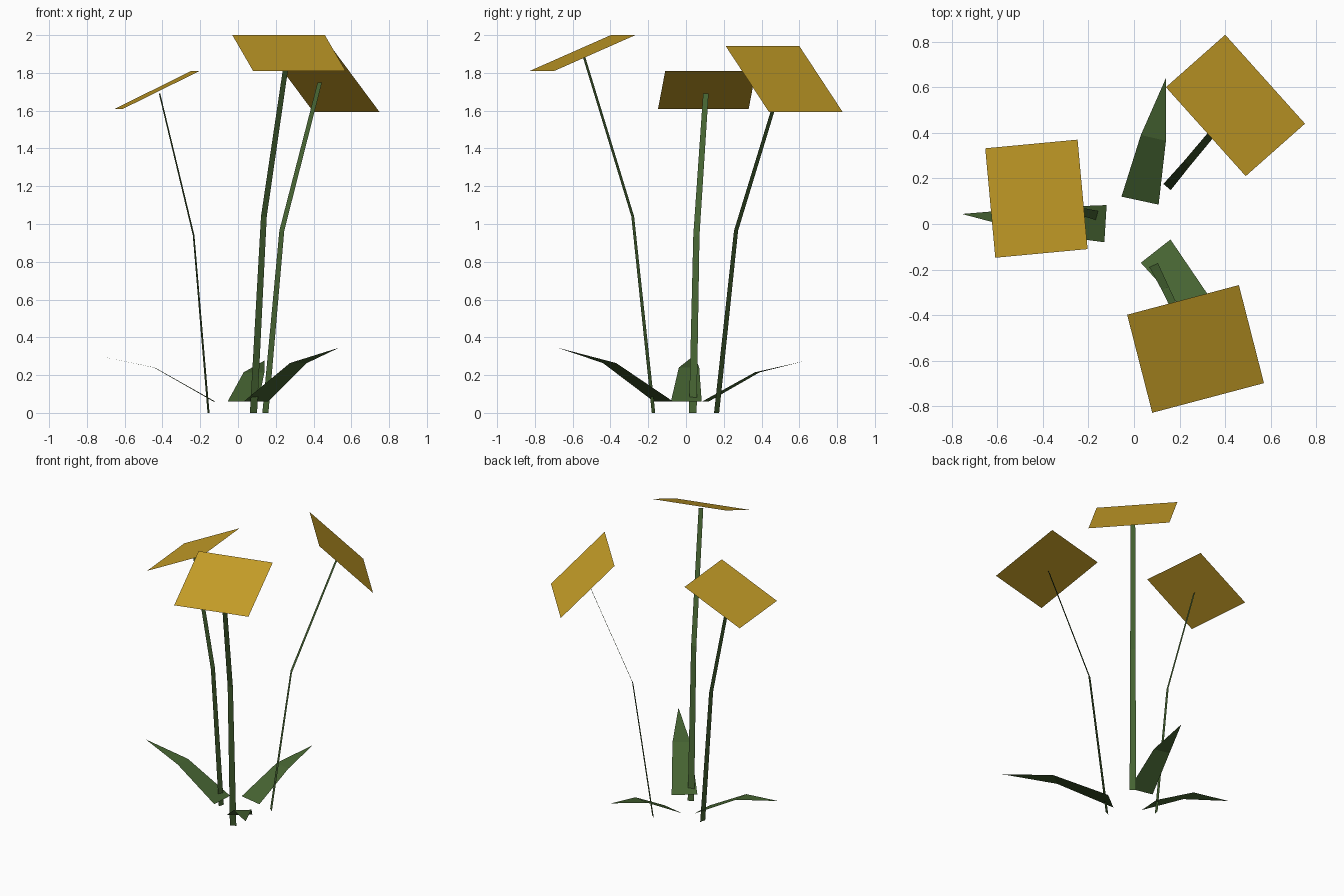
import bpy
from mathutils import Vector

if "Cube" in bpy.data.objects:
    bpy.data.objects.remove(bpy.data.objects["Cube"])


def material(name, rgb):
    m = bpy.data.materials.new(name)
    m.diffuse_color = (*rgb, 1.0)
    m.use_nodes = True
    m.node_tree.nodes["Principled BSDF"].inputs["Base Color"].default_value = m.diffuse_color
    return m


GREEN = material("leaf green", (0.061, 0.127, 0.032))
YELLOW = material("petal yellow", (0.565, 0.342, 0.021))


def sheet(name, verts, faces, mat):
    """Thin single-surface part."""
    mesh = bpy.data.meshes.new(name)
    mesh.from_pydata([tuple(v) for v in verts], [], faces)
    mesh.materials.append(mat)
    obj = bpy.data.objects.new(name, mesh)
    bpy.context.collection.objects.link(obj)
    return obj


def flower_head(name, centre, edge_u, edge_v):
    """Tilted flat card spanned by two edge vectors."""
    c, u, v = Vector(centre), Vector(edge_u) / 2, Vector(edge_v) / 2
    sheet(name, [c - u - v, c + u - v, c + u + v, c - u + v], [(0, 1, 2, 3)], YELLOW)


def stem(name, path, widths=(0.042, 0.034, 0.030)):
    """Flat bent ribbon, facing the way it leans."""
    pts = [Vector(p) for p in path]
    lean = pts[-1] - pts[0]
    side = Vector((-lean.y, lean.x, 0)).normalized()
    verts = []
    for p, w in zip(pts, widths):
        verts += [p + side * w / 2, p - side * w / 2]
    sheet(name, verts, [(0, 1, 3, 2), (2, 3, 5, 4)], GREEN)


def leaf(name, base, middle, tip):
    """Bent blade: a quad, then a pointed triangle."""
    sheet(name, [*base, *middle, tip], [(0, 1, 3, 2), (2, 3, 4)], GREEN)


# Flower heads
flower_head("front_flower_head", (0.27, -0.548, 1.905), (0.49, 0.13, 0), (-0.11, 0.43, 0.19))
flower_head("back_flower_head", (0.445, 0.52, 1.767), (0.35, -0.39, 0), (0.26, 0.23, -0.35))
flower_head("left_flower_head", (-0.428, 0.111, 1.71), (0.405, 0.038, 0.2), (-0.044, 0.48, 0))

# Stems
stem("front_stem", [(0.082, -0.172, 0), (0.137, -0.282, 1.04), (0.261, -0.54, 1.885)])
stem("back_stem", [(0.145, 0.162, 0), (0.232, 0.265, 0.965), (0.433, 0.505, 1.75)])
stem("left_stem", [(-0.156, 0.036, 0), (-0.235, 0.055, 0.94), (-0.415, 0.105, 1.69)])

# Leaves at the foot
leaf("back_leaf", [(-0.055, 0.12, 0.06), (0.108, 0.085, 0.06)],
     [(0.03, 0.39, 0.215), (0.14, 0.365, 0.215)], (0.14, 0.64, 0.277))
leaf("left_leaf", [(-0.12, 0.083, 0.06), (-0.13, -0.08, 0.06)],
     [(-0.44, 0.07, 0.24), (-0.445, -0.038, 0.24)], (-0.755, 0.044, 0.305))
leaf("front_leaf", [(0.03, -0.17, 0.06), (0.16, -0.068, 0.06)],
     [(0.275, -0.44, 0.264), (0.365, -0.37, 0.264)], (0.535, -0.68, 0.345))
